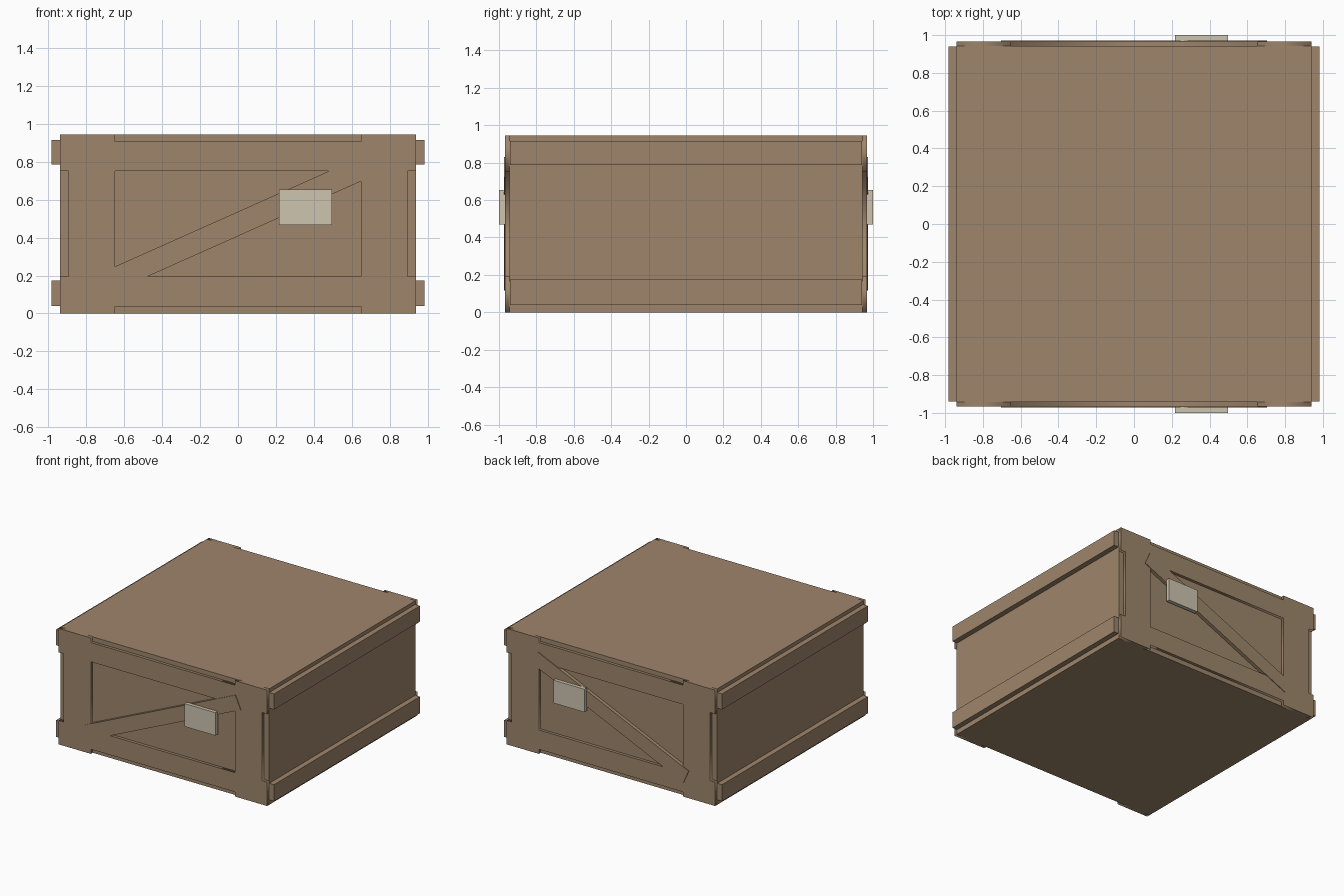
import bpy
from math import atan2
from mathutils import Matrix, Vector

cube = bpy.data.objects.get("Cube")
if cube:
    bpy.data.objects.remove(cube, do_unlink=True)

HEIGHT = 0.945      # crate height
CORE_X, CORE_Y = 0.94, 0.943
FRAME_Y = 0.967     # outer plane of the end frames


def material(name, colour):
    mat = bpy.data.materials.new(name)
    mat.use_nodes = True
    mat.diffuse_color = (*colour, 1)
    mat.node_tree.nodes["Principled BSDF"].inputs["Base Color"].default_value = (*colour, 1)
    return mat


wood = material("brown_wood", (0.342, 0.235, 0.147))
paper = material("pale_label", (0.61, 0.558, 0.434))


def box(name, low, high, mat, turn=0):
    """Box between two corners, turned about its own centre on the y axis."""
    low, high = Vector(low), Vector(high)
    bpy.ops.mesh.primitive_cube_add(size=1)
    ob = bpy.context.object
    ob.name = name
    ob.data.transform(Matrix.Diagonal((*(high - low), 1)))
    ob.location = (low + high) / 2
    ob.rotation_euler.y = turn
    ob.data.materials.append(mat)
    return ob


def end_frame(name, y0, y1):
    """Notched frame with a rectangular opening, extruded between two y planes."""
    xi, xo, zi, zo = 0.65, 0.895, 0.278, 0.435
    half = HEIGHT / 2
    # One quarter of the notched outline, mirrored to all four corners
    quarter = [(CORE_X, zi), (CORE_X, half), (xi, half), (xi, zo)]
    quarter.insert(0, (xo, zi))
    outline = list(quarter)
    outline += [(-x, z) for x, z in reversed(quarter)]
    outline += [(-x, -z) for x, z in quarter]
    outline += [(x, -z) for x, z in reversed(quarter)]
    opening = [(xi, zi), (-xi, zi), (-xi, -zi), (xi, -zi)]
    curve = bpy.data.curves.new(name + "_outline", "CURVE")
    curve.dimensions = "2D"
    curve.fill_mode = "BOTH"
    curve.extrude = (y1 - y0) / 2
    for loop in (outline, opening):
        spline = curve.splines.new("POLY")
        spline.points.add(len(loop) - 1)
        for point, (x, z) in zip(spline.points, loop):
            point.co = (x, z, 0, 1)
        spline.use_cyclic_u = True
    helper = bpy.data.objects.new(name + "_helper", curve)
    mesh = bpy.data.meshes.new_from_object(helper)
    bpy.data.objects.remove(helper)
    mesh.transform(Matrix.Translation((0, (y0 + y1) / 2, half))
                   @ Matrix.Rotation(1.5707963, 4, "X"))
    mesh.materials.clear()
    mesh.materials.append(wood)
    ob = bpy.data.objects.new(name, mesh)
    bpy.context.collection.objects.link(ob)


# Crate body
box("crate_body", (-CORE_X, -CORE_Y, 0), (CORE_X, CORE_Y, HEIGHT), wood)

# Long side rails
for side, s in (("left", 1), ("right", -1)):
    xs = sorted((s * (CORE_X - 0.01), s * 0.983))
    for level, z0, z1 in (("lower", 0.04, 0.175), ("upper", 0.787, 0.915)):
        box(f"{side}_{level}_rail", (xs[0], -0.94, z0), (xs[1], 0.94, z1), wood)

# End frames, diagonal braces and labels
for end, s in (("front", -1), ("back", 1)):
    def span(a, b):
        return sorted((s * a, s * b))
    y0, y1 = span(CORE_Y - 0.005, FRAME_Y)
    end_frame(end + "_frame", y0, y1)
    y0, y1 = span(CORE_Y - 0.005, 0.972)
    mid = HEIGHT / 2
    box(end + "_brace", (-0.745, y0, mid - 0.059), (0.745, y1, mid + 0.059), wood,
        turn=-atan2(0.446, 1))
    y0, y1 = span(0.968, 1.0)
    box(end + "_label", (0.217, y0, 0.468), (0.497, y1, 0.655), paper)
